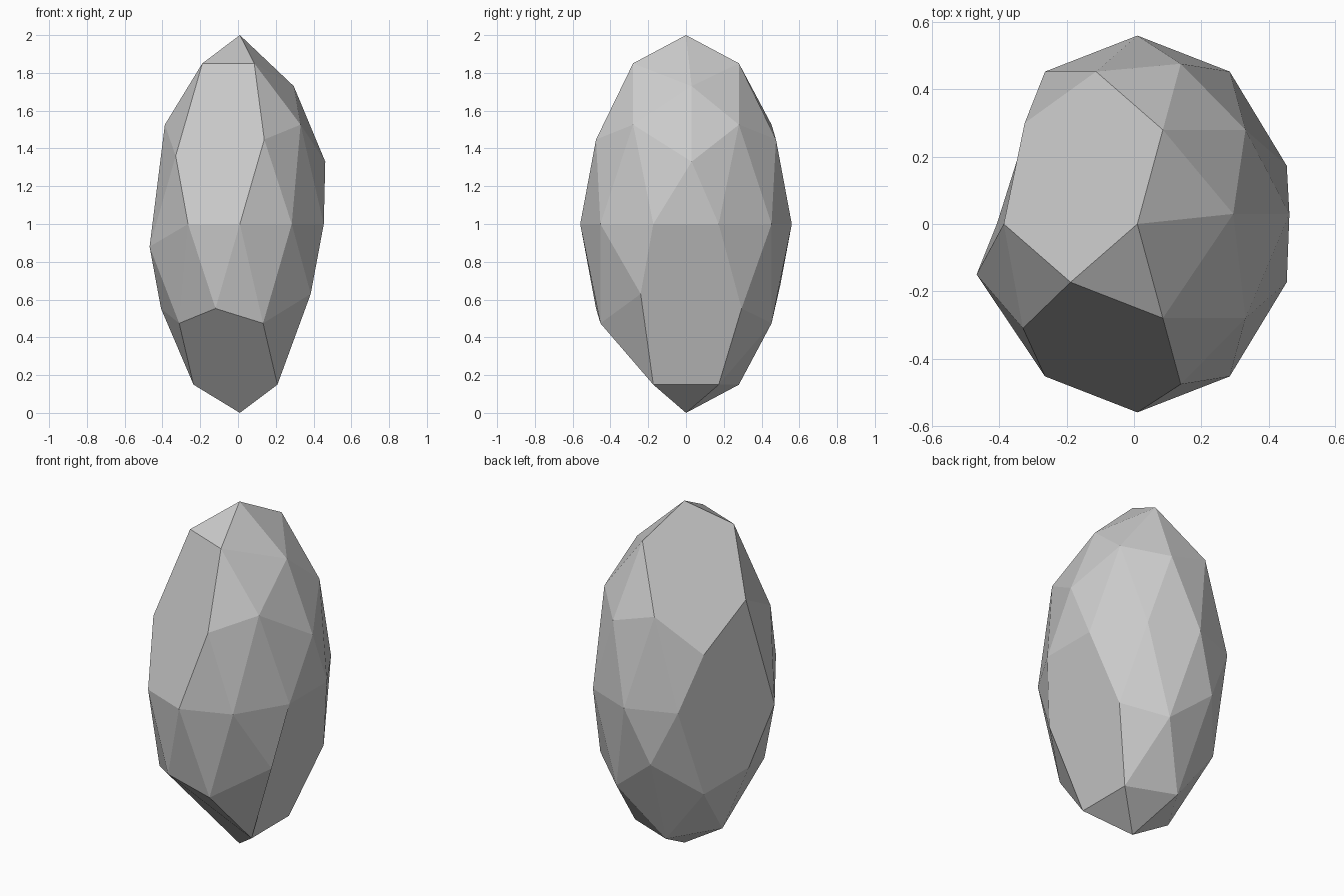
import bpy, bmesh
from mathutils import Vector

if "Cube" in bpy.data.objects:
    bpy.data.objects.remove(bpy.data.objects["Cube"])

bm = bmesh.new()
bmesh.ops.create_icosphere(bm, subdivisions=2, radius=1.0)

# Stretch the ball into a tall stone standing on the ground
for v in bm.verts:
    v.co = Vector((v.co.x * 0.467 + 0.01, v.co.y * 0.56, v.co.z + 1.0))


def nearest(p):
    return min(bm.verts, key=lambda v: (v.co - Vector(p)).length)


# Corners chipped away into broad facets
chips = [(-.11, -.45, 1.53), (-.19, .17, 1.85), (-.44, .17, 1.0),
         (.41, 0, .47), (-.07, -.28, .15)]
chip_verts = [nearest(p) for p in chips]

# Corners nudged for an irregular outline: from -> to
nudges = [((-.33, -.29, 1.45), (-.33, -.31, 1.36)),
          ((-.33, .29, 1.45), (-.325, .30, 1.30)),
          ((.26, 0, 1.85), (.295, .03, 1.73)),
          ((.43, 0, 1.45), (.462, .03, 1.33)),
          ((-.44, -.17, 1.0), (-.468, -.15, .88)),
          ((.35, -.29, .55), (.385, -.24, .63)),
          ((-.12, .48, .55), (-.12, .50, .68))]
for vert, target in [(nearest(a), b) for a, b in nudges]:
    vert.co = Vector(target)

for v in chip_verts:
    bmesh.ops.dissolve_verts(bm, verts=[v])
bmesh.ops.recalc_face_normals(bm, faces=bm.faces)

mesh = bpy.data.meshes.new("stone")
bm.to_mesh(mesh)
bm.free()
stone = bpy.data.objects.new("stone", mesh)
bpy.context.collection.objects.link(stone)
